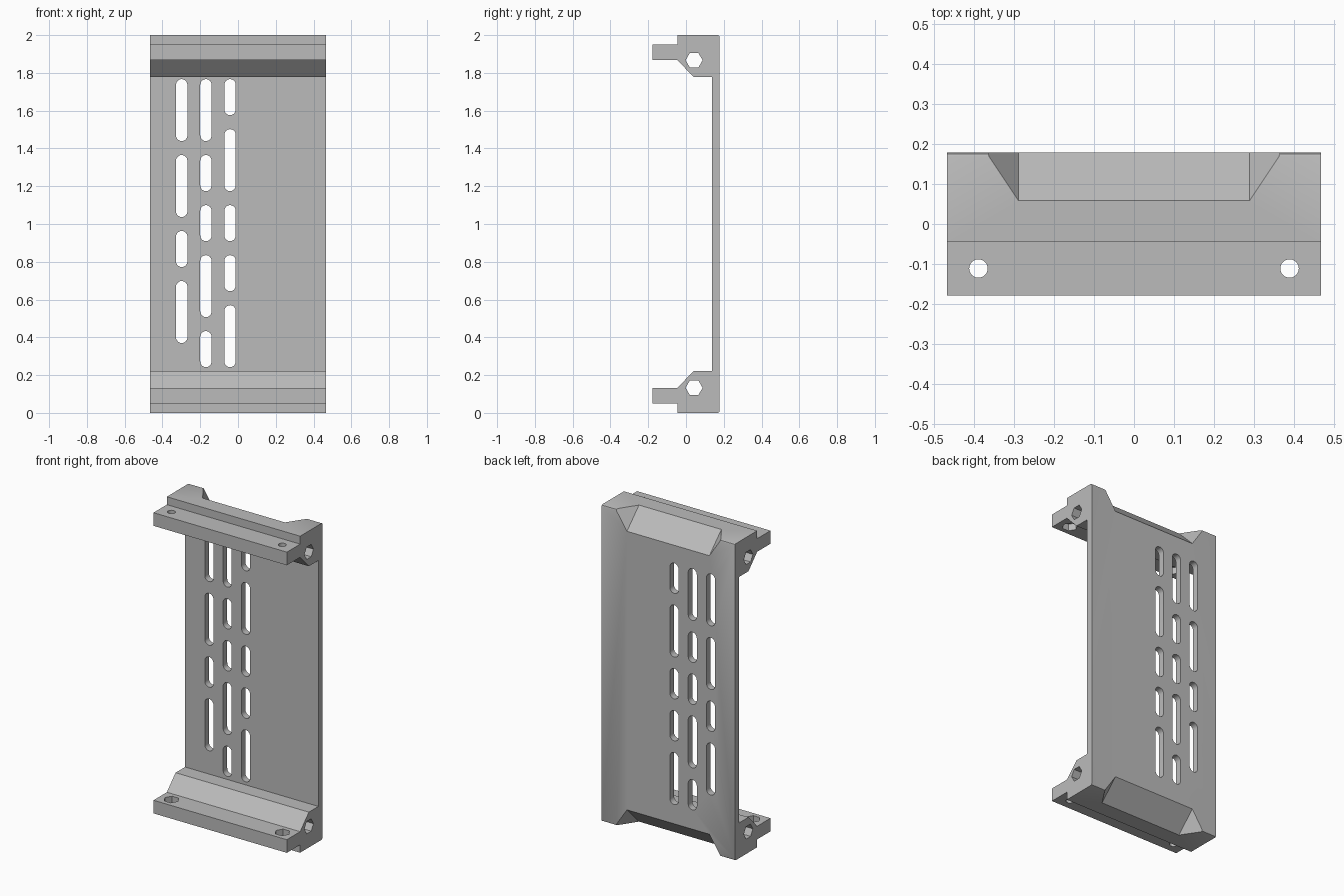
import bpy, bmesh
from math import pi, cos, sin
from mathutils import Vector

cube = bpy.data.objects.get("Cube")
if cube:
    bpy.data.objects.remove(cube, do_unlink=True)

HALF_X, BACK, TOP = 0.466, 0.178, 2.0

grey = bpy.data.materials.new("plain grey")
grey.use_nodes = True
grey.diffuse_color = (0.5, 0.5, 0.5, 1)
grey.node_tree.nodes["Principled BSDF"].inputs["Base Color"].default_value = (0.5, 0.5, 0.5, 1)


def prism(bm, points, direction):
    """Closed prism: polygon of 3D points swept along a direction."""
    face = bm.faces.new([bm.verts.new(p) for p in points])
    swept = bmesh.ops.extrude_face_region(bm, geom=[face], use_keep_orig=True)["geom"]
    verts = [g for g in swept if isinstance(g, bmesh.types.BMVert)]
    bmesh.ops.translate(bm, verts=verts, vec=Vector(direction))


def prism_pair(bm, points, direction):
    """The same prism at the top rail and mirrored at the bottom rail."""
    prism(bm, points, direction)
    x, y, z = direction
    prism(bm, [(a, b, TOP - c) for a, b, c in points], (x, y, -z))


def circle(radius, sides, start=0.0, sweep=2 * pi):
    return [(radius * cos(start + sweep * i / sides), radius * sin(start + sweep * i / sides))
            for i in range(sides)]


def make_object(name, bm):
    bmesh.ops.recalc_face_normals(bm, faces=bm.faces)
    mesh = bpy.data.meshes.new(name)
    bm.to_mesh(mesh)
    bm.free()
    mesh.materials.append(grey)
    obj = bpy.data.objects.new(name, mesh)
    bpy.context.collection.objects.link(obj)
    return obj


# Body: C-shaped side profile with tongued rails, swept across the width
upper = [(0.137, 1.777), (0.042, 1.777), (-0.045, 1.867), (-BACK, 1.867), (-BACK, 1.95),
         (-0.045, 1.95), (-0.045, TOP), (BACK - 0.01, TOP), (BACK - 0.003, TOP - 0.003),
         (BACK, TOP - 0.01)]
profile = upper + [(y, TOP - z) for y, z in reversed(upper)]
bm = bmesh.new()
prism(bm, [(-HALF_X, y, z) for y, z in profile], (2 * HALF_X, 0, 0))
body = make_object("bracket_body", bm)

cutters = []

# Vent slots: long and short ones, stacked from the top in three columns
bm = bmesh.new()
radius, gap = 0.03, 0.074
lengths = {"L": 0.328, "S": 0.191}
for x, pattern in ((-0.298, "LLSL"), (-0.17, "LSSLS"), (-0.042, "SLSSL")):
    z = 1.767
    for kind in pattern:
        low = z - lengths[kind]
        outline = []
        for centre, start in ((z - radius, 0), (low + radius, pi)):
            for i in range(13):
                a = start + pi * i / 12
                outline.append((x + radius * cos(a), 0.1, centre + radius * sin(a)))
        prism(bm, outline, (0, 0.15, 0))
        z = low - gap
cutters.append(make_object("vent_slot_cutter", bm))

# Hexagonal holes running the length of each rail
bm = bmesh.new()
prism_pair(bm, [(-0.6, 0.043 + u, 1.867 + v) for u, v in circle(0.045, 6)], (1.2, 0, 0))
cutters.append(make_object("rail_hole_cutter", bm))

# Sloped recesses in the outer back edges
bm = bmesh.new()
prism_pair(bm, [(-0.288, -0.042, 2.1), (0.288, -0.042, 2.1),
                (0.448, 0.078, 2.22), (-0.448, 0.078, 2.22)], (0, 0.32, -0.32))
cutters.append(make_object("back_recess_cutter", bm))

# Round bolt holes through the tongues, hexagonal pockets on their inner faces
for name, size, sides, depth in (("bolt_hole_cutter", 0.023, 32, 0.15),
                                 ("nut_pocket_cutter", 0.045, 6, 0.09)):
    bm = bmesh.new()
    for x in (-0.388, 0.388):
        prism_pair(bm, [(x + u, -0.111 + v, 1.82) for u, v in circle(size, sides)], (0, 0, depth))
    cutters.append(make_object(name, bm))

# Cut the body and discard the cutters
bpy.context.view_layer.objects.active = body
for cutter in cutters:
    cutter.hide_render = True
    mod = body.modifiers.new(cutter.name, "BOOLEAN")
    mod.operation = "DIFFERENCE"
    mod.solver = "EXACT"
    mod.object = cutter
    bpy.ops.object.modifier_apply(modifier=mod.name)
    bpy.data.objects.remove(cutter, do_unlink=True)

bpy.ops.object.select_all(action="DESELECT")
body.select_set(True)
bpy.ops.object.shade_smooth_by_angle(angle=pi / 6)
